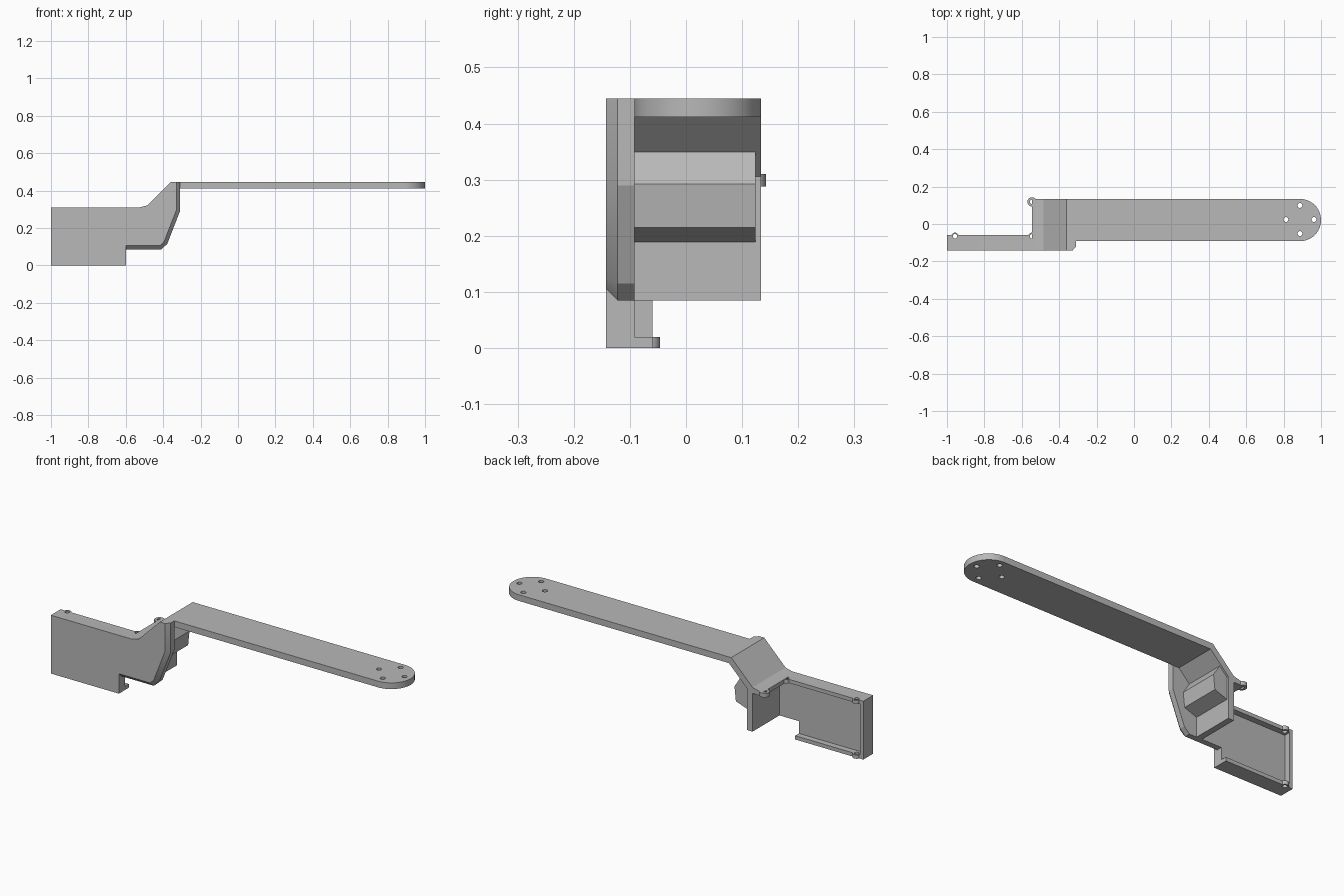
import bpy, bmesh, math
from mathutils import Vector

cube = bpy.data.objects.get("Cube")
if cube:
    bpy.data.objects.remove(cube, do_unlink=True)

GREY = (0.48, 0.48, 0.48, 1)
mat = bpy.data.materials.new("plain grey")
mat.use_nodes = True
mat.diffuse_color = GREY
mat.node_tree.nodes["Principled BSDF"].inputs["Base Color"].default_value = GREY


def loft(name, rings):
    """Closed solid through rings of equal point count."""
    bm = bmesh.new()
    loops = [[bm.verts.new(p) for p in ring] for ring in rings]
    for a, b in zip(loops, loops[1:]):
        for i in range(len(a)):
            j = (i + 1) % len(a)
            bm.faces.new((a[i], a[j], b[j], b[i]))
    bm.faces.new(loops[0])
    bm.faces.new(loops[-1])
    bmesh.ops.recalc_face_normals(bm, faces=bm.faces)
    mesh = bpy.data.meshes.new(name)
    bm.to_mesh(mesh)
    bm.free()
    obj = bpy.data.objects.new(name, mesh)
    bpy.context.collection.objects.link(obj)
    mesh.materials.append(mat)
    return obj


def side_profile(name, points, y0, y1):
    return loft(name, [[(x, y, z) for x, z in points] for y in (y0, y1)])


def top_profile(name, points, z0, z1):
    return loft(name, [[(x, y, z) for x, y in points] for z in (z0, z1)])


def box(name, x0, x1, y0, y1, z0, z1):
    return top_profile(name, [(x0, y0), (x1, y0), (x1, y1), (x0, y1)], z0, z1)


def arc(cx, cy, r, start, end, n):
    return [(cx + r * math.cos(start + (end - start) * i / n),
             cy + r * math.sin(start + (end - start) * i / n)) for i in range(n + 1)]


def disc(name, cx, cy, r, z0, z1, n=24):
    return top_profile(name, arc(cx, cy, r, 0, math.tau, n)[:-1], z0, z1)


def drill(obj, holes, r, z0, z1):
    """Cut round holes, then discard the cutters."""
    cutters = [disc("hole_cutter", x, y, r, z0, z1) for x, y in holes]
    for c in cutters:
        c.hide_render = True
        m = obj.modifiers.new("hole", "BOOLEAN")
        m.operation, m.solver, m.object = "DIFFERENCE", "EXACT", c
    graph = bpy.context.evaluated_depsgraph_get()
    graph.update()
    mesh = bpy.data.meshes.new_from_object(obj.evaluated_get(graph))
    obj.modifiers.clear()
    obj.data = mesh
    for c in cutters:
        bpy.data.objects.remove(c, do_unlink=True)


FRONT, BEVEL, INNER, RIM, BACK = -0.143, -0.122, -0.092, -0.06, 0.134
TOP, DECK, THICK = 0.31, 0.445, 0.033
MID = (INNER + BACK) / 2
RADIUS = (BACK - INNER) / 2

# Front plate, with a bevel along the lower and outer edge of the housing
shared = [(-0.36, DECK), (-0.485, 0.32), (-0.525, TOP), (-1, TOP), (-1, 0), (-0.6, 0)]
outer = [(-0.6, 0.085), (-0.41, 0.085), (-0.378, 0.115), (-0.31, 0.29), (-0.31, DECK)]
inner = [(-0.6, 0.106), (-0.417, 0.106), (-0.396, 0.125), (-0.33, 0.294), (-0.33, DECK)]
loft("front_plate", [
    [(x, y, z) for x, z in shared + edge]
    for y, edge in ((FRONT, inner), (BEVEL, outer), (INNER, outer))])

# Shallow tray rims behind the front plate
side_wall = box("tray_side_wall", -1, -0.98, INNER, RIM, 0, TOP)
top_rim = box("tray_top_rim", -1, -0.525, INNER, RIM, 0.29, TOP)
bottom_rim = box("tray_bottom_rim", -1, -0.6, INNER, RIM, 0, 0.02)

# Screw lugs on the rims
LEFT_LUG, RIGHT_LUG = (-0.957, -0.066), (-0.545, -0.066)
drill(top_rim, [LEFT_LUG, RIGHT_LUG], 0.012, 0.2, 0.4)
drill(bottom_rim, [LEFT_LUG], 0.012, -0.1, 0.1)
for name, pos, z in (("upper_outer_lug", LEFT_LUG, 0.29),
                     ("upper_inner_lug", RIGHT_LUG, 0.29),
                     ("lower_outer_lug", LEFT_LUG, 0)):
    lug = disc(name, *pos, 0.02, z, z + 0.02)
    drill(lug, [pos], 0.012, z - 0.1, z + 0.1)

# Bent strap: shelf, slope and upright wall
side_profile("bent_strap", [
    (-0.545, TOP), (-0.525, TOP), (-0.485, 0.32), (-0.36, DECK),
    (-0.346, DECK - THICK), (-0.452, 0.306), (-0.452, 0.085),
    (-0.485, 0.085), (-0.485, 0.288), (-0.545, 0.288)], INNER, BACK)

# Faceted rib in the corner under the slope
side_profile("corner_rib", [
    (-0.41, 0.352), (-0.372, 0.292), (-0.38, 0.215), (-0.455, 0.188), (-0.46, 0.306)],
    INNER, 0.124)

# Lug at the back of the shelf
shelf_lug = disc("shelf_lug", -0.545, 0.118, 0.025, 0.288, TOP)
drill(shelf_lug, [(-0.545, 0.118)], 0.012, 0.2, 0.4)

# Long arm with a rounded, drilled end
tip = 1 - RADIUS
arm = top_profile("long_arm", [(-0.36, BACK), (-0.36, INNER)]
                  + arc(tip, MID, RADIUS, -math.pi / 2, math.pi / 2, 32),
                  DECK - THICK, DECK)
drill(arm, arc(tip, MID + 0.003, 0.075, 0, math.tau, 4)[:-1], 0.013, 0.3, 0.6)

# Smooth the round edges, keep the corners crisp
bpy.ops.object.select_all(action="DESELECT")
for obj in bpy.context.collection.objects:
    if obj.type == "MESH" and mat.name in obj.data.materials:
        obj.select_set(True)
bpy.context.view_layer.objects.active = arm
bpy.ops.object.shade_smooth_by_angle(angle=math.radians(20))
